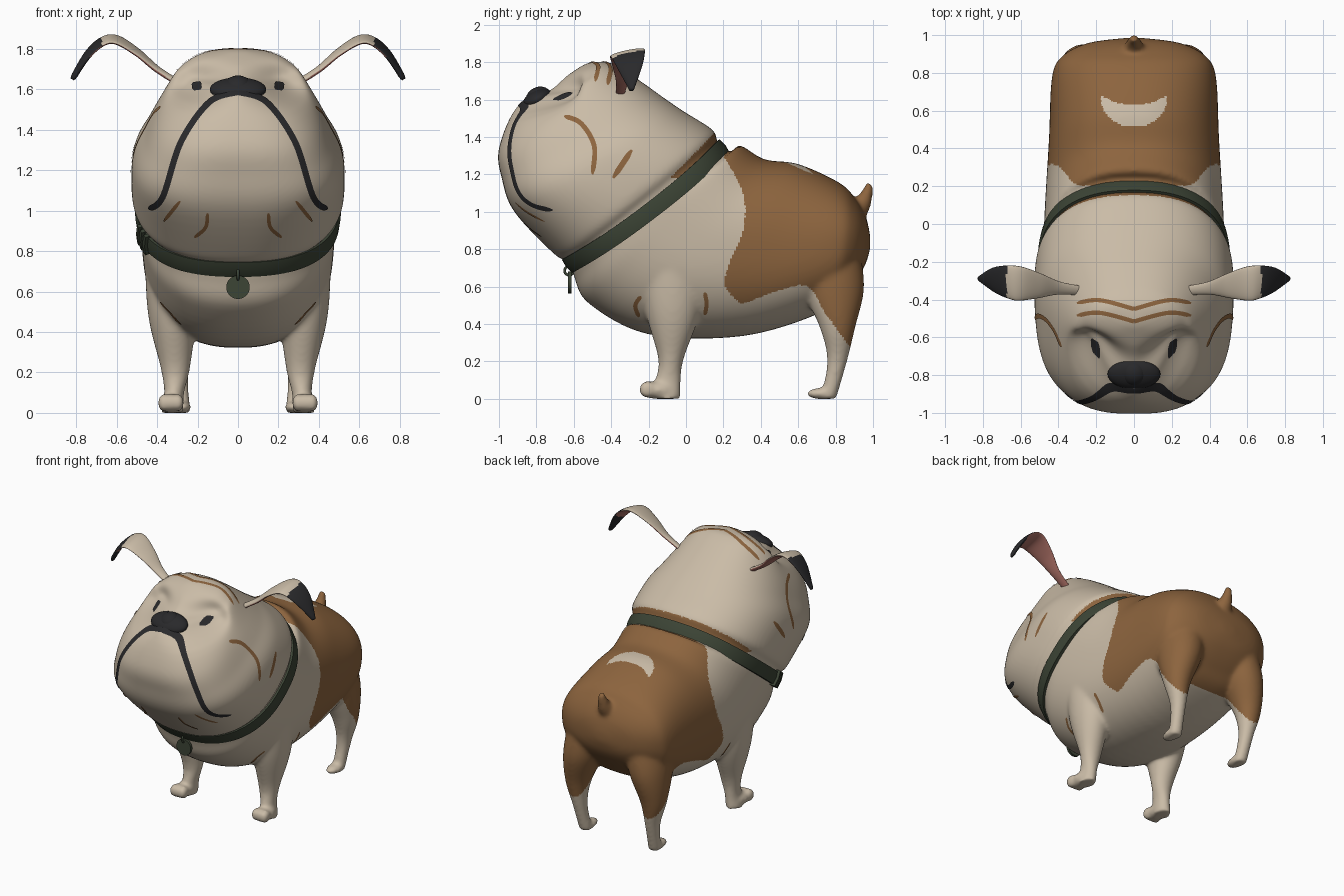
import bpy, bmesh, math
from mathutils import Vector, Matrix
from mathutils.bvhtree import BVHTree

if "Cube" in bpy.data.objects:
    bpy.data.objects.remove(bpy.data.objects["Cube"])


def material(name, r, g, b):
    m = bpy.data.materials.new(name)
    m.diffuse_color = (r, g, b, 1)
    m.use_nodes = True
    m.node_tree.nodes["Principled BSDF"].inputs["Base Color"].default_value = m.diffuse_color
    return m


CREAM = material("cream_fur", .59, .50, .385)
BROWN = material("brown_fur", .265, .128, .048)
DARK = material("dark_nose", .022, .022, .024)
GREEN = material("green_collar", .045, .058, .036)
PINK = material("pink_ear", .42, .165, .135)


def finish(bm, name, mats, angle=180):
    me = bpy.data.meshes.new(name)
    bm.to_mesh(me)
    bm.free()
    ob = bpy.data.objects.new(name, me)
    bpy.context.collection.objects.link(ob)
    for m in mats:
        me.materials.append(m)
    bpy.ops.object.select_all(action='DESELECT')
    bpy.context.view_layer.objects.active = ob
    ob.select_set(True)
    bpy.ops.object.shade_smooth_by_angle(angle=math.radians(angle))
    return ob


def spline(rows, sub):
    """Catmull-Rom through rows of numbers."""
    out = []
    last = len(rows) - 1
    for i in range(last):
        p = [rows[max(0, min(last, i + k))] for k in (-1, 0, 1, 2)]
        for j in range(sub):
            t = j / sub
            out.append([.5 * (2*b + (c-a)*t + (2*a-5*b+4*c-d)*t*t + (3*b-a-3*c+d)*t**3)
                        for a, b, c, d in zip(*p)])
    return out + [list(rows[-1])]


def turn(n):
    return [math.tau * i / n for i in range(n)]


def loft(bm, rings, closed=False):
    vs = [[bm.verts.new(p) for p in r] for r in rings]
    n = len(vs[0])
    pairs = list(zip(vs, vs[1:])) + ([(vs[-1], vs[0])] if closed else [])
    faces = [bm.faces.new((a[i], a[(i+1) % n], b[(i+1) % n], b[i])) for a, b in pairs for i in range(n)]
    if not closed:
        faces += [bm.faces.new(vs[0]), bm.faces.new(vs[-1])]
    bmesh.ops.recalc_face_normals(bm, faces=faces)


def ball(bm, loc, size, tilt=0):
    mat = Matrix.Translation(loc) @ Matrix.Rotation(tilt, 4, 'X') @ Matrix.Diagonal((*size, 1))
    bmesh.ops.create_uvsphere(bm, u_segments=32, v_segments=16, radius=1, matrix=mat)


def power(v, n):
    return math.copysign(abs(v) ** (2 / n), v)


def bump(x, mid, width):
    return math.exp(-((x - mid) / width) ** 2)


def lerp(table, x):
    for (a, fa), (b, fb) in zip(table, table[1:]):
        if x <= b:
            return fa + (fb - fa) * max(0, (x - a) / (b - a))
    return table[-1][1]


# Head and trunk: slanted sections (front y, z, back y, z, half width)
SECTIONS = [
    (-.55, 1.785, -.51, 1.8, .04), (-.645, 1.725, -.42, 1.8, .19), (-.74, 1.65, -.36, 1.775, .27),
    (-.9, 1.57, -.32, 1.75, .317), (-1, 1.34, -.21, 1.675, .398), (-.985, 1.18, -.12, 1.61, .455),
    (-.918, 1, -.01, 1.535, .518), (-.7, .77, .145, 1.435, .525), (-.625, .735, .17, 1.365, .49),
    (-.6, .66, .24, 1.32, .482), (-.52, .51, .29, 1.355, .48), (-.2, .345, .42, 1.28, .47),
    (.3, .335, .6, 1.255, .45), (.72, .46, .82, 1.155, .435), (.86, .58, .905, 1.07, .385),
    (.95, .7, .962, .97, .25), (.985, .8, .985, .87, .05)]
bm = bmesh.new()
rings = []
for fy, fz, ky, kz, w in spline(SECTIONS, 6):
    # boxy jowls, pointed bridge of the muzzle
    front = 2.35 + .75 * bump(fz, 1.13, .22) - .9 * bump(fz, 1.57, .07)
    ring = []
    for a in turn(96):
        n = 2.35 if math.cos(a) > 0 else front
        k = power(math.cos(a), n)
        p = Vector((w * power(math.sin(a), n), (fy+ky)/2 + k*(ky-fy)/2, (fz+kz)/2 + k*(kz-fz)/2))
        # eye sockets
        p.y += .15 * bump((Vector((abs(p.x), p.y, p.z)) - Vector((.23, -.73, 1.62))).length, 0, .145)
        ring.append(p)
    rings.append(ring)
loft(bm, rings)

# Legs and paws, blended into the trunk: (x, y, z, x radius, y radius)
FRONT = [(.32, -.08, .9, .145, .2), (.325, -.07, .5, .122, .155), (.31, -.08, .22, .073, .07),
         (.316, -.095, .1, .05, .068), (.325, -.1, 0, .055, .07)]
HIND = [(.22, .74, .85, .16, .18), (.265, .785, .6, .14, .168), (.305, .81, .38, .088, .095),
        (.295, .808, .2, .05, .054), (.28, .76, 0, .045, .044)]
for s in (-1, 1):
    for leg in (FRONT, HIND):
        loft(bm, [[Vector((s*(x + rx*math.cos(t)), y + ry*math.sin(t), z)) for t in turn(32)]
                  for x, y, z, rx, ry in spline(leg, 8)])
    ball(bm, (s*.33, -.15, .046), (.06, .095, .048))
    for i in (-1, 0, 1):
        ball(bm, (s*.332 + i*.036, -.207, .05), (.03, .045, .046))
    ball(bm, (s*.28, .725, .028), (.05, .083, .031))

# Tail stub
loft(bm, [[Vector((r*math.cos(t), y + r*math.sin(t)*.8, z - r*math.sin(t)*.6)) for t in turn(24)]
          for y, z, r in spline([(.86, .97, .09), (.95, 1.055, .046), (.985, 1.15, .023)], 8)])
body = finish(bm, "body", [CREAM, BROWN])
rem = body.modifiers.new("blend", 'REMESH')
rem.mode, rem.voxel_size = 'VOXEL', .0105
smo = body.modifiers.new("soften", 'SMOOTH')
smo.factor, smo.iterations = .5, 22
for m in ("blend", "soften"):
    bpy.ops.object.modifier_apply(modifier=m)

# Brown coat: saddle and haunches, roll ahead of the collar, cream crescent on the back
Y_MIN = spline([(.5, .3), (.6, .21), (.72, .23), (.9, .305), (1.1, .305), (1.3, .2)], 6)
Z_MIN = spline([(.2, .53), (.3, .51), (.5, .58), (.65, .6), (.75, .45), (.88, .27)], 6)
for f in body.data.polygons:
    x, y, z = f.center
    brown = y > lerp(Y_MIN, z) and z > lerp(Z_MIN, y)
    if z > 1.1 and (x/.175)**2 + ((y-.66)/.145)**2 < 1 and y < .63 + 1.6*x*x:
        brown = False
    ahead = (y + .215) * -.61 + (z - 1.03) * .79
    if z > 1.18 and 0 < ahead < .04 + (z-1.18)*.18:
        brown = True
    f.material_index = int(brown)
    f.use_smooth = True

# Painted marks: thin ribbons laid on the coat
bm = bmesh.new()
bm.from_mesh(body.data)
TREE = BVHTree.FromBMesh(bm)
bm.free()


def cast(view, s, a, b):
    o, d = {'front': ((s*a, -3, b), (0, 1, 0)), 'side': ((s*3, a, b), (-s, 0, 0)),
            'top': ((s*a, b, 3), (0, 0, -1))}[view]
    loc, nor, _, _ = TREE.ray_cast(Vector(o), Vector(d))
    return (loc + nor * .004, nor) if loc else None


def ribbon(name, view, pts, width, mat, taper=.35):
    bm = bmesh.new()
    path = [Vector(p) for p in spline(pts, 14)]
    last = len(path) - 1
    for s in (-1, 1):
        rows = []
        for i, p in enumerate(path):
            t = (path[min(i+1, last)] - path[max(i-1, 0)]).normalized()
            end = last - i if pts[0][0] == 0 else min(i, last - i)
            h = width/4 * min(1, taper + end/6)
            hits = [cast(view, s, p.x - t.y*h*k, p.y + t.x*h*k) for k in (-2, -1, 0, 1, 2)]
            rows.append([(bm.verts.new(q[0]), q[1]) if q else None for q in hits])
        for r, q in zip(rows, rows[1:]):
            for k in range(4):
                c = (r[k], r[k+1], q[k+1], q[k])
                if all(c):
                    f = bm.faces.new([v for v, _ in c])
                    f.normal_update()
                    if f.normal.dot(c[0][1]) < 0:
                        f.normal_flip()
    return finish(bm, name, [mat])


ribbon("mouth_line", 'front', [(0, 1.585), (.14, 1.535), (.28, 1.34), (.37, 1.07), (.44, 1.01)], .03, DARK)
ribbon("eyes", 'front', [(.178, 1.618), (.226, 1.612)], .042, DARK, .5)
ribbon("cheek_stripe", 'side', [(-.65, 1.51), (-.56, 1.47), (-.49, 1.35), (-.5, 1.2)], .026, BROWN)
ribbon("neck_stripe", 'side', [(-.29, 1.33), (-.39, 1.18)], .03, BROWN)
ribbon("shoulder_stripe", 'side', [(-.24, .55), (-.27, .5), (-.25, .44)], .022, BROWN)
ribbon("elbow_stripe", 'side', [(.1, .57), (.11, .51), (.1, .45)], .022, BROWN)
ribbon("chin_stripe", 'front', [(.15, .99), (.16, .92), (.215, .87)], .018, BROWN)
ribbon("jaw_stripe", 'front', [(.285, 1.05), (.365, .95)], .018, BROWN)
for name, y in (("upper", 0), ("lower", -.065)):
    ribbon(name + "_brow_stripe", 'top', [(0, y-.45), (.18, y-.405), (.3, y-.42)], .022, BROWN)

# Nose
bm = bmesh.new()
ball(bm, (0, -.795, 1.6), (.14, .085, .05), math.radians(28))
ball(bm, (0, -.79, 1.61), (.07, .07, .056), math.radians(28))
finish(bm, "nose", [DARK])

# Ears: thin folded leaves (x, z, half width), rear edge tipped outwards
EAR = [(.29, 1.63, .025), (.4, 1.7, .035), (.5, 1.785, .065), (.6, 1.845, .09),
       (.67, 1.837, .088), (.745, 1.77, .065), (.82, 1.65, .012)]
for s, side in ((-1, "left"), (1, "right")):
    bm = bmesh.new()
    path = spline(EAR, 8)
    rings = []
    for i, (x, z, w) in enumerate(path):
        a, b = path[max(i-1, 0)], path[min(i+1, len(path)-1)]
        t = Vector((b[0]-a[0], b[1]-a[1])).normalized()
        y = -.385 + .115 * x
        h = min(.015, w * .8)
        ring = []
        for j in turn(24):
            out = h * math.sin(j) + .2 * w * math.cos(j)
            ring.append(Vector((s*(x - t.y*out), y + w*math.cos(j), z + t.x*out)))
        rings.append(ring)
    loft(bm, rings)
    for f in bm.faces:
        upper = f.normal.dot(Vector((s*.1, -.2, 1))) > 0
        tip = abs(f.calc_center_median().x) > (.675 if upper else .73)
        f.material_index = 1 if tip else (0 if upper else 2)
    finish(bm, side + "_ear", [CREAM, DARK, PINK])

# Collar band, sagging at the sides, and buckle
MID, U, N = Vector((0, -.215, 1.03)), Vector((0, .795, .607)), Vector((0, -.607, .795))


def band(bm, angles, grow, half, closed):
    rings = []
    for a in angles:
        cx, cu = power(math.sin(a), 2.35), power(math.cos(a), 2.35)
        rings.append([MID + Vector((cx*(.495+r), 0, 0)) + U*cu*(.522+r) + N*(h - .035*math.sin(a)**2)
                      for r, h in ((-.03, -half), (grow, -half), (grow+.006, 0), (grow, half), (-.03, half))])
    loft(bm, rings, closed)


bm = bmesh.new()
band(bm, turn(120), .008, .045, True)
finish(bm, "collar", [GREEN], 40)
bm = bmesh.new()
for i in range(3):
    band(bm, [4.18 + i*.09, 4.23 + i*.09], .024, .055, False)
finish(bm, "buckle", [GREEN], 40)

# Tag disc and its ring
bm = bmesh.new()
bmesh.ops.create_cone(bm, cap_ends=True, segments=40, radius1=.058, radius2=.058, depth=.018,
                      matrix=Matrix.Translation((0, -.622, .622)) @ Matrix.Rotation(math.pi/2, 4, 'X'))
finish(bm, "tag", [GREEN], 40)
bm = bmesh.new()
loft(bm, [[Vector((.007*math.sin(b), -.625 + (.024 + .007*math.cos(b))*math.cos(a),
                   .685 + (.024 + .007*math.cos(b))*math.sin(a))) for b in turn(10)] for a in turn(28)], True)
finish(bm, "tag_ring", [GREEN])
